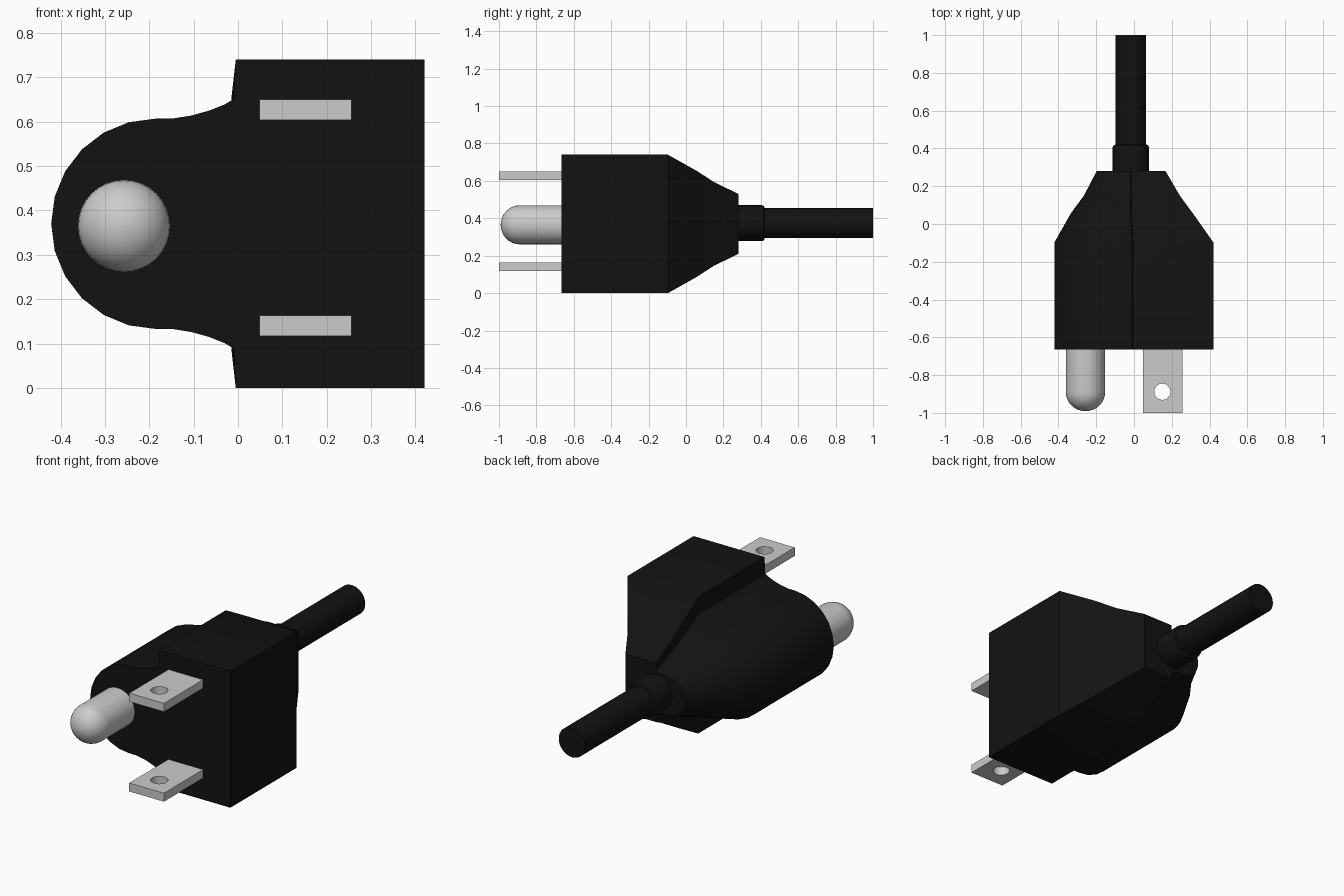
import bpy, bmesh
from math import sin, cos, pi, radians

if "Cube" in bpy.data.objects:
    bpy.data.objects.remove(bpy.data.objects["Cube"])

black = bpy.data.materials.new("black_rubber")
black.diffuse_color = (0.006, 0.006, 0.006, 1)
black.use_nodes = True
black.node_tree.nodes["Principled BSDF"].inputs["Base Color"].default_value = black.diffuse_color


def finish(ob, mat=None):
    if mat:
        ob.data.materials.append(mat)
    bpy.ops.object.select_all(action='DESELECT')
    ob.select_set(True)
    bpy.context.view_layer.objects.active = ob
    bpy.ops.object.shade_smooth_by_angle(angle=radians(30))


def loft(name, outline, stations, mat=None):
    """Skin scaled copies of an xz outline; stations are (y, scale, x, z)."""
    bm = bmesh.new()
    rings = [[bm.verts.new((cx + s * x, y, cz + s * z)) for x, z in outline]
             for y, s, cx, cz in stations]
    n = len(outline)
    for a, b in zip(rings, rings[1:]):
        for i in range(n):
            j = (i + 1) % n
            bm.faces.new((a[i], a[j], b[j], b[i]))
    bm.faces.new(rings[0])
    bm.faces.new(rings[-1])
    bmesh.ops.recalc_face_normals(bm, faces=bm.faces)
    me = bpy.data.meshes.new(name)
    bm.to_mesh(me)
    bm.free()
    ob = bpy.data.objects.new(name, me)
    bpy.context.collection.objects.link(ob)
    finish(ob, mat)


def circle(n, r=1):
    return [(r * cos(2 * pi * i / n), r * sin(2 * pi * i / n)) for i in range(n)]


# Body: square block on the right, flared shoulders, half-round on the left
MID = 0.37
shoulder = [(0.42, 0.37), (-0.005, 0.37), (-0.01, 0.281), (-0.03, 0.269),
            (-0.065, 0.255), (-0.105, 0.244), (-0.148, 0.237)]
arc = [(-0.185 - 0.236 * sin(pi * i / 12), 0.237 * cos(pi * i / 12)) for i in range(13)]
outline = shoulder + arc + [(x, -z) for x, z in reversed(shoulder)]
loft("plug_body", outline,
     [(-0.665, 1, 0, MID), (-0.097, 1, 0, MID), (0.057, 0.767, -0.011, MID),
      (0.15, 0.604, -0.011, MID), (0.281, 0.432, -0.015, MID)], black)

# Strain-relief collar and cord
CX, CZ = -0.017, 0.374
loft("cord_collar", circle(32),
     [(y, r, CX, CZ) for y, r in
      ((0.24, 0.096), (0.405, 0.096), (0.416, 0.092), (0.42, 0.084))], black)
loft("cord", circle(32), [(0.4, 0.08, CX, CZ), (1.0, 0.08, CX, CZ)], black)

# Round-nosed earth pin
R = 0.104
nose = [(-0.89 - R * 0.97 * cos(a), R * sin(a), -0.257, 0.365)
        for a in [pi / 2 * i / 8 + 0.02 * (i == 0) for i in range(9)]]
loft("ground_pin", circle(32), nose + [(-0.64, R, -0.257, 0.365)])


# Flat blades with a drilled hole
def blade(name, z):
    cu = bpy.data.curves.new(name, 'CURVE')
    cu.dimensions, cu.fill_mode, cu.extrude = '2D', 'BOTH', 0.023
    rect = [(0.048, -1.0), (0.256, -1.0), (0.256, -0.64), (0.048, -0.64)]
    hole = [(0.15 + x, -0.888 + y) for x, y in circle(32, 0.043)]
    for pts in (rect, hole):
        sp = cu.splines.new('POLY')
        sp.points.add(len(pts) - 1)
        for p, (x, y) in zip(sp.points, pts):
            p.co = (x, y, 0, 1)
        sp.use_cyclic_u = True
    tmp = bpy.data.objects.new(name + "_outline", cu)
    bpy.context.collection.objects.link(tmp)
    bpy.context.view_layer.update()
    dg = bpy.context.evaluated_depsgraph_get()
    me = bpy.data.meshes.new_from_object(tmp.evaluated_get(dg))
    bpy.data.objects.remove(tmp)
    bm = bmesh.new()
    bm.from_mesh(me)
    bmesh.ops.remove_doubles(bm, verts=bm.verts, dist=1e-5)
    bmesh.ops.recalc_face_normals(bm, faces=bm.faces)
    bm.to_mesh(me)
    bm.free()
    ob = bpy.data.objects.new(name, me)
    ob.location.z = z
    bpy.context.collection.objects.link(ob)
    finish(ob)


blade("upper_blade", 0.627)
blade("lower_blade", 0.14)
